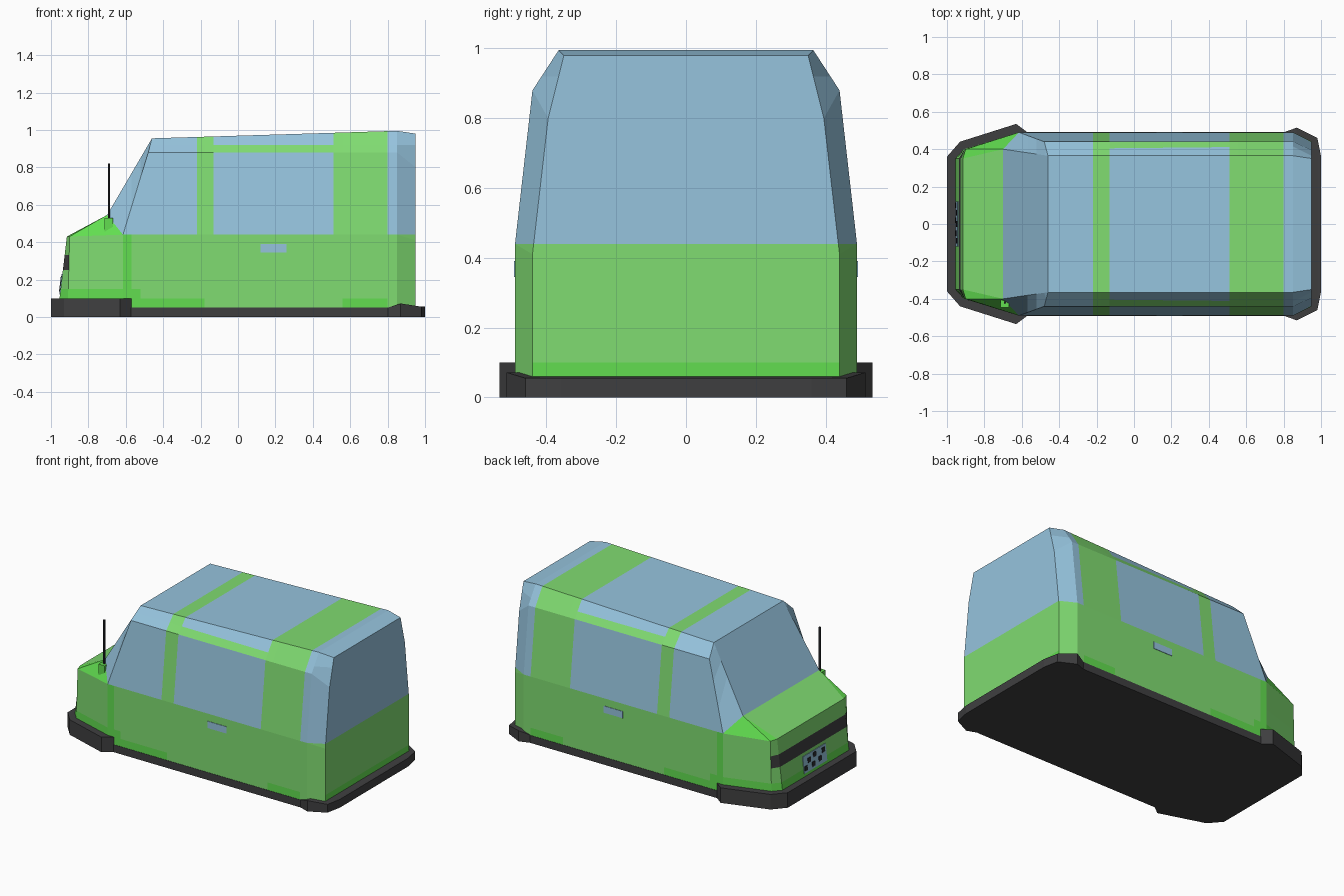
import bpy, bmesh, math
from mathutils import Vector

if "Cube" in bpy.data.objects:
    bpy.data.objects.remove(bpy.data.objects["Cube"])


def paint(name, r, g, b):
    m = bpy.data.materials.new(name)
    m.diffuse_color = [((c / 255 + 0.055) / 1.055) ** 2.4 for c in (r, g, b)] + [1]
    m.use_nodes = True
    m.node_tree.nodes["Principled BSDF"].inputs["Base Color"].default_value = m.diffuse_color
    return m


GREEN = paint("light green", 128, 220, 113)
VIVID = paint("vivid green", 98, 222, 80)
GLASS = paint("window blue", 150, 196, 222)
DARK = paint("dark grey", 63, 63, 64)
BLACK = paint("black", 42, 44, 48)


def finish(name, bm, *mats):
    bmesh.ops.remove_doubles(bm, verts=bm.verts[:], dist=1e-5)
    bmesh.ops.recalc_face_normals(bm, faces=bm.faces[:])
    me = bpy.data.meshes.new(name)
    bm.to_mesh(me)
    bm.free()
    for m in mats:
        me.materials.append(m)
    ob = bpy.data.objects.new(name, me)
    bpy.context.collection.objects.link(ob)
    return ob


def slab(name, half_outline, top, mat):
    """Mirror a half outline over y = 0 and extrude it from the ground to top(x)."""
    pts = half_outline + [(x, -y) for x, y in reversed(half_outline)]
    bm = bmesh.new()
    lo = [bm.verts.new((x, y, 0)) for x, y in pts]
    hi = [bm.verts.new((x, y, top(x))) for x, y in pts]
    n, h = len(pts), len(half_outline)
    for i in range(n):
        j = (i + 1) % n
        bm.faces.new((lo[i], lo[j], hi[j], hi[i]))
    bm.faces.new(lo)
    for i in range(h - 1):      # cap in cross strips so a sloping top stays clean
        bm.faces.new((hi[i], hi[i + 1], hi[n - 2 - i], hi[n - 1 - i]))
    return finish(name, bm, mat)


def box(name, centre, size, mat, tilt=0):
    bm = bmesh.new()
    bmesh.ops.create_cube(bm, size=1)
    bmesh.ops.scale(bm, vec=size, verts=bm.verts[:])
    ob = finish(name, bm, mat)
    ob.location = centre
    ob.rotation_euler.y = tilt
    return ob


# Body: corner points of one half; A nose, B nose chamfer, C pillar, D/E rear chamfer
P = {
    "A0": (-.96, .35, .05), "B0": (-.91, .40, .05), "C0": (-.615, .49, .05),
    "D0": (.85, .49, .05), "E0": (.95, .44, .05),
    "A1": (-.915, .35, .43), "B1": (-.90, .40, .43), "C1": (-.615, .49, .44),
    "D1": (.85, .49, .44), "E1": (.95, .44, .41), "H": (-.70, .40, .545),
    "C2": (-.48, .44, .88), "D2": (.85, .44, .88), "E2": (.95, .395, .80),
    "C3": (-.46, .365, .955), "D3": (.85, .365, .995), "E3": (.95, .35, .98),
}
lower = ["A0 B0 B1 A1", "B0 C0 C1 B1", "C0 D0 D1 C1", "D0 E0 E1 D1"]
hood_sides = ["A1 B1 H", "B1 C1 H"]
upper = ["C1 D1 D2 C2", "D1 E1 E2 D2", "C2 D2 D3 C3", "D2 E2 E3 D3", "H C1 C2 C3"]
spine = "A0 A1 H C3 D3 E3 E2 E1 E0".split()
bm = bmesh.new()
for s in (1, -1):
    def face(points, mat):
        bm.faces.new([bm.verts.new((x, y * s, z)) for x, y, z in points]).material_index = mat
    for group, mat in ((lower, 0), (hood_sides, 1), (upper, 2)):
        for names in group:
            face([P[n] for n in names.split()], mat)
    for a, b in zip(spine, spine[1:]):      # middle strip from nose over roof to tail
        (x0, y0, z0), (x1, y1, z1) = P[a], P[b]
        glass = a in ("H", "C3", "D3", "E3", "E2")
        face([(x0, y0, z0), (x1, y1, z1), (x1, 0, z1), (x0, 0, z0)], 2 if glass else 0)
    floor = [P[n] for n in ("A0", "B0", "C0", "D0", "E0")]
    face(floor + [(.95, 0, .05), (-.96, 0, .05)], 0)
bmesh.ops.remove_doubles(bm, verts=bm.verts[:], dist=1e-5)

# Cut the colour borders into the body, then colour by position
cuts = [((1, 0, 0), x) for x in (-.57, -.52, -.22, -.13, -.18, .51, .56, .80)]
cuts += [((0, 0, 1), z) for z in (.10, .15, .25, .33, .44, .92)]
for normal, d in cuts:
    bmesh.ops.bisect_plane(bm, geom=bm.verts[:] + bm.edges[:] + bm.faces[:],
                           plane_co=Vector(normal) * d, plane_no=normal, dist=1e-5)
for f in bm.faces:
    x, y, z = f.calc_center_median()
    if f.material_index == 2:
        pillar = -.22 < x < -.13 or .51 < x < .80
        roof_rail = -.13 < x < .51 and .88 < z < .92 and abs(y) > .39
        if z < .44 or pillar or roof_rail:
            f.material_index = 0
    if f.material_index == 0 and z < .44:
        sill = z < .10 and (x < -.18 or .56 < x < .80 or x > .94)
        arch = z < .15 and x < -.52
        seam = -.615 < x < -.57
        if sill or arch or seam:
            f.material_index = 1
        elif .25 < z < .33 and x < -.90:
            f.material_index = 3
finish("van_body", bm, GREEN, VIVID, GLASS, DARK)

# Underbody and the two bumpers
slab("underbody", [(-.95, .40), (-.62, .492), (.80, .492), (.95, .45)], lambda x: .05, DARK)
slab("front_bumper", [(-1, .36), (-.93, .44), (-.63, .535), (-.57, .49)], lambda x: .10, DARK)
slab("rear_bumper", [(.80, .49), (.87, .515), (.98, .46), (1, .36)],
     lambda x: .05 if x < .82 else .072 if x < .9 else .055, DARK)
# Raised rear corners lie under the body; its tail ledge stays nearly level

# Door handles on both sides
for s, side in ((1, "left"), (-1, "right")):
    box("door_handle_" + side, (.19, s * .49, .368), (.14, .006, .045), GLASS)

# Front plate with small dark vents, leaning with the nose
lean = math.atan2(.045, .38)


def nose_x(z):
    return -.96 + (z - .05) * .045 / .38


box("front_plate", (nose_x(.175), 0, .175), (.008, .24, .11), GLASS, lean)
for i, (y, z) in enumerate([(-.09, .20), (-.05, .16), (0, .205), (.02, .15), (.06, .19), (.10, .15)]):
    box(f"front_vent_{i}", (nose_x(z) - .003, y, z), (.008, .03, .03), BLACK, lean)

# Aerial on its bracket beside the windscreen
bm = bmesh.new()
bmesh.ops.create_cube(bm, size=1)
for v in bm.verts:
    v.co.x *= .045
    v.co.y *= .045
    v.co.z = .53 if v.co.z > 0 else (.45 if v.co.x < 0 else .47)
finish("aerial_bracket", bm, VIVID).location = (-.69, -.425, 0)
bm = bmesh.new()
bmesh.ops.create_cone(bm, cap_ends=True, segments=6, radius1=.007, radius2=.007, depth=.30)
finish("aerial_rod", bm, BLACK).location = (-.69, -.42, .67)
